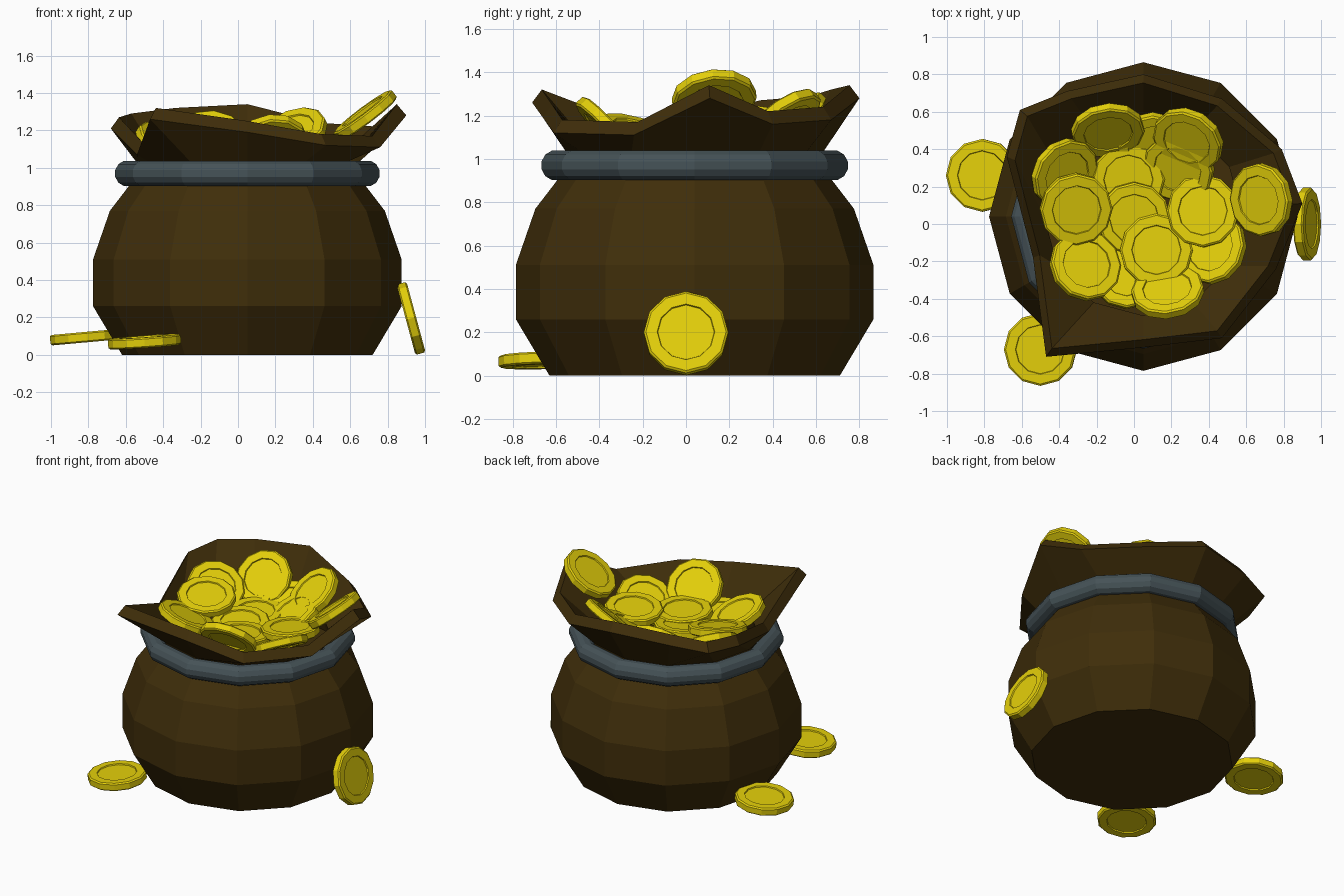
import bpy, math
from mathutils import Vector

if "Cube" in bpy.data.objects:
    bpy.data.objects.remove(bpy.data.objects["Cube"])

CX, CY, N = 0.05, 0.04, 12


def material(name, rgb):
    m = bpy.data.materials.new(name)
    m.diffuse_color = (*rgb, 1)
    m.use_nodes = True
    m.node_tree.nodes["Principled BSDF"].inputs["Base Color"].default_value = m.diffuse_color
    return m


BROWN = material("brown_cloth", (0.05, 0.027, 0.003))
STEEL = material("blue_grey_cord", (0.06, 0.085, 0.095))
GOLD = material("gold", (0.78, 0.63, 0.003))


def ring(r, z, cx=0, cy=0, n=N):
    return [(cx + r * math.cos(math.tau * i / n), cy + r * math.sin(math.tau * i / n), z)
            for i in range(n)]


def loft(name, rings, mat, closed=False):
    """Skin a list of rings; cap the ends, or join last to first."""
    n = len(rings[0])
    verts = [v for r in rings for v in r]
    faces = []
    for k in range(len(rings) if closed else len(rings) - 1):
        a, b = k * n, ((k + 1) % len(rings)) * n
        faces += [(a + i, a + (i + 1) % n, b + (i + 1) % n, b + i) for i in range(n)]
    if not closed:
        faces += [tuple(reversed(range(n))), tuple(range(len(verts) - n, len(verts)))]
    me = bpy.data.meshes.new(name)
    me.from_pydata(verts, [], faces)
    me.materials.append(mat)
    ob = bpy.data.objects.new(name, me)
    bpy.context.collection.objects.link(ob)
    return ob


# Sack: round body, pinched neck, irregular open lip with thickness, inner wall
body = [(0.67, 0), (0.825, 0.26), (0.825, 0.51), (0.735, 0.77), (0.635, 0.90), (0.585, 1.02)]
lip = [(0.90, 0.11, 1.28), (0.79, 0.40, 1.16), (0.47, 0.67, 1.18), (0.05, 0.80, 1.28),
       (-0.36, 0.71, 1.26), (-0.61, 0.61, 1.23), (-0.68, 0.36, 1.21), (-0.54, -0.18, 1.07),
       (-0.47, -0.71, 1.26), (0.05, -0.66, 1.19), (0.47, -0.61, 1.12), (0.76, -0.24, 1.11)]
lip_in = [(CX + (x - CX) * 0.94, CY + (y - CY) * 0.94, z + 0.06) for x, y, z in lip]
rings = [ring(r, z, CX, CY) for r, z in body]
rings += [lip, lip_in, ring(0.53, 1.03, CX, CY), ring(0.57, 0.88, CX, CY)]
loft("sack", rings, BROWN)

# Cord round the neck
cord = [ring(0.642 + 0.067 * math.cos(math.tau * (k + 0.5) / 12),
             0.97 + 0.07 * math.sin(math.tau * (k + 0.5) / 12), CX, CY) for k in range(12)]
loft("neck_cord", cord, STEEL, closed=True)

# Coins: twelve-sided discs with a sunken centre on both faces
coin_profile = [(0.13, -0.02), (0.133, -0.028), (0.185, -0.028), (0.195, -0.02),
                (0.195, 0.02), (0.185, 0.028), (0.133, 0.028), (0.13, 0.02)]


def coin(name, pos, normal):
    ob = loft(name, [ring(r, z) for r, z in coin_profile], GOLD)
    ob.location = pos
    ob.rotation_mode = 'QUATERNION'
    ob.rotation_quaternion = Vector((0, 0, 1)).rotation_difference(Vector(normal))


# Loose coins on the ground and against the sack
coin("coin_leaning", (0.925, 0, 0.195), (0.965, 0, 0.26))
coin("coin_ground_left", (-0.81, 0.26, 0.095), (-0.09, 0, 1))
coin("coin_ground_front", (-0.50, -0.67, 0.07), (-0.07, -0.03, 1))

# Heap of coins in the mouth of the sack
heap = [((-0.14, 0.50, 1.15), (0.1, -0.75, 0.68)),
        ((0.29, 0.45, 1.18), (-0.35, -0.55, 0.75)),
        ((0.68, 0.13, 1.28), (-0.6, -0.1, 0.8)),
        ((0.37, 0.07, 1.08), (-0.1, 0.05, 1)),
        ((-0.31, 0.08, 1.13), (0.15, -0.2, 1)),
        ((-0.26, -0.22, 1.11), (0.3, 0.3, 0.95)),
        ((0.18, -0.36, 1.13), (-0.12, 0.75, 0.7)),
        ((0.12, -0.14, 1.05), (0, 0.05, 1)),
        ((0.00, 0.03, 1.04), (0.05, -0.1, 1)),
        ((-0.37, 0.27, 1.11), (0.5, -0.35, 0.8)),
        ((0.24, 0.30, 1.07), (-0.3, -0.4, 0.85)),
        ((0.42, -0.13, 1.06), (-0.45, 0.25, 0.85)),
        ((-0.04, -0.26, 1.02), (0.05, 0.2, 1)),
        ((-0.03, 0.24, 1.02), (0, -0.1, 1)),
        ((0.10, 0.42, 1.05), (0, -0.5, 0.85))]
for i, (pos, normal) in enumerate(heap):
    coin(f"coin_heap_{i + 1}", pos, normal)
